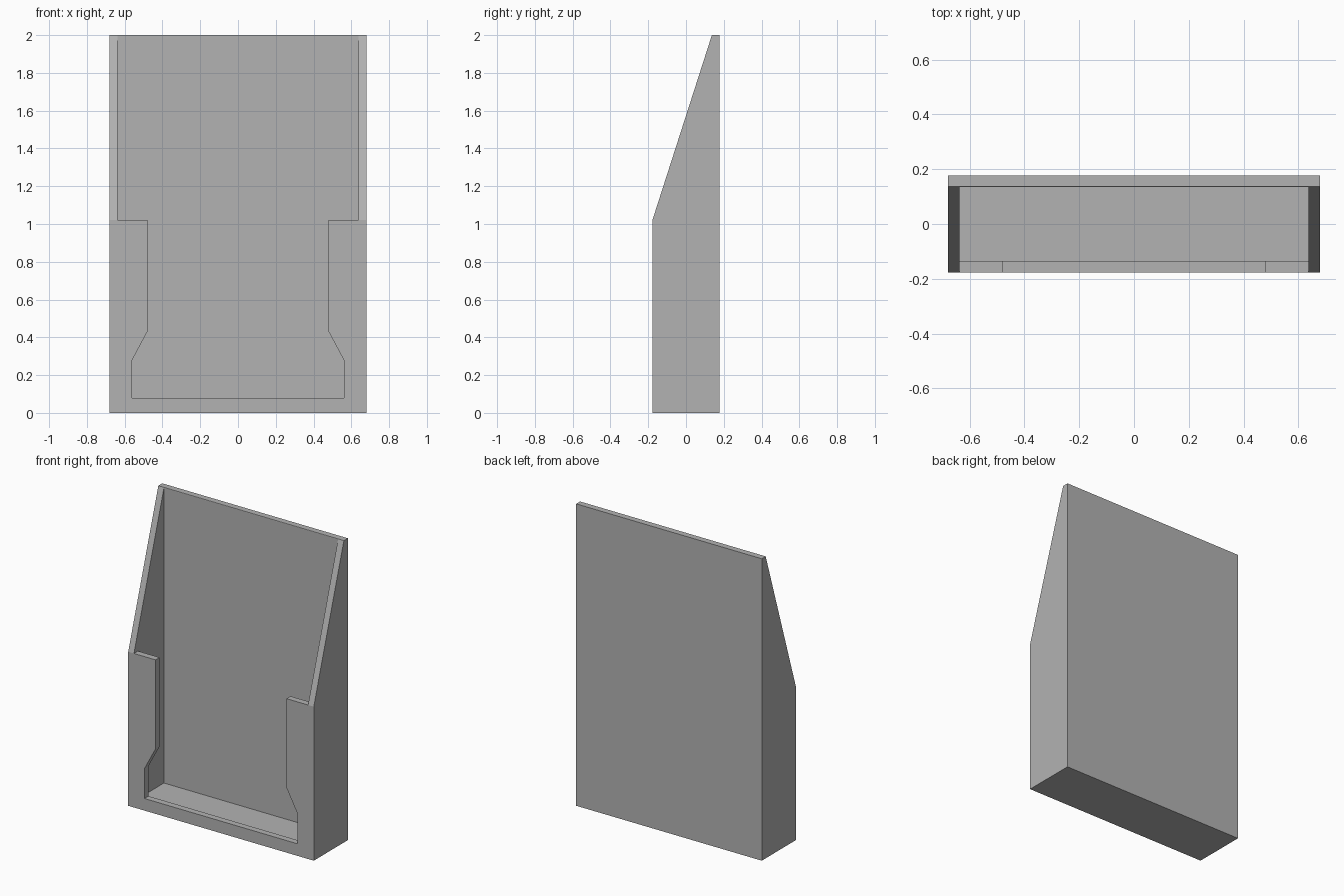
import bpy
import bmesh
from mathutils import Vector

cube = bpy.data.objects.get("Cube")
if cube:
    bpy.data.objects.remove(cube, do_unlink=True)

WIDTH, DEPTH, HEIGHT = 1.36, 0.356, 2.0
WALL = 0.042
FRONT_TOP = 1.02
x_in, y_out = WIDTH / 2 - WALL, DEPTH / 2
y_in = y_out - WALL

grey = bpy.data.materials.new("plain_grey")
grey.use_nodes = True
grey.diffuse_color = (0.45, 0.45, 0.45, 1)
grey.node_tree.nodes["Principled BSDF"].inputs["Base Color"].default_value = grey.diffuse_color


def prism(name, outline, offset):
    """Extrude a closed outline of 3D points along an offset."""
    bm = bmesh.new()
    face = bm.faces.new([bm.verts.new(p) for p in outline])
    moved = bmesh.ops.extrude_face_region(bm, geom=[face])
    verts = [v for v in moved["geom"] if isinstance(v, bmesh.types.BMVert)]
    bmesh.ops.translate(bm, verts=verts, vec=Vector(offset))
    bmesh.ops.recalc_face_normals(bm, faces=bm.faces)
    mesh = bpy.data.meshes.new(name)
    bm.to_mesh(mesh)
    bm.free()
    mesh.materials.append(grey)
    obj = bpy.data.objects.new(name, mesh)
    bpy.context.collection.objects.link(obj)
    return obj


def cut(target, cutter):
    """Subtract the cutter, then discard it."""
    cutter.hide_render = True
    mod = target.modifiers.new("cut", "BOOLEAN")
    mod.operation, mod.solver, mod.object = "DIFFERENCE", "EXACT", cutter
    bpy.context.view_layer.objects.active = target
    bpy.ops.object.modifier_apply(modifier=mod.name)
    bpy.data.objects.remove(cutter, do_unlink=True)


# Outer body: side profile with a sloping upper front
side = [(-y_out, 0), (y_out, 0), (y_out, HEIGHT), (0.137, HEIGHT), (-y_out, FRONT_TOP)]
holder = prism("holder_body", [(-WIDTH / 2, y, z) for y, z in side], (WIDTH, 0, 0))

# Hollow pocket, open at the top
floor = [(-x_in, -y_in), (x_in, -y_in), (x_in, y_in), (-x_in, y_in)]
cut(holder, prism("pocket_cutter", [(x, y, WALL) for x, y in floor], (0, 0, HEIGHT + 1)))

# Front opening: flared at the bottom, full width above the front panel
half = [(0.56, 0.08), (0.56, 0.28), (0.48, 0.43), (0.48, FRONT_TOP),
        (x_in, FRONT_TOP), (x_in, HEIGHT + 0.5)]
opening = half + [(-x, z) for x, z in reversed(half)]
cut(holder, prism("opening_cutter", [(x, -0.4, z) for x, z in opening], (0, 0.4 - y_in + 0.02, 0)))
